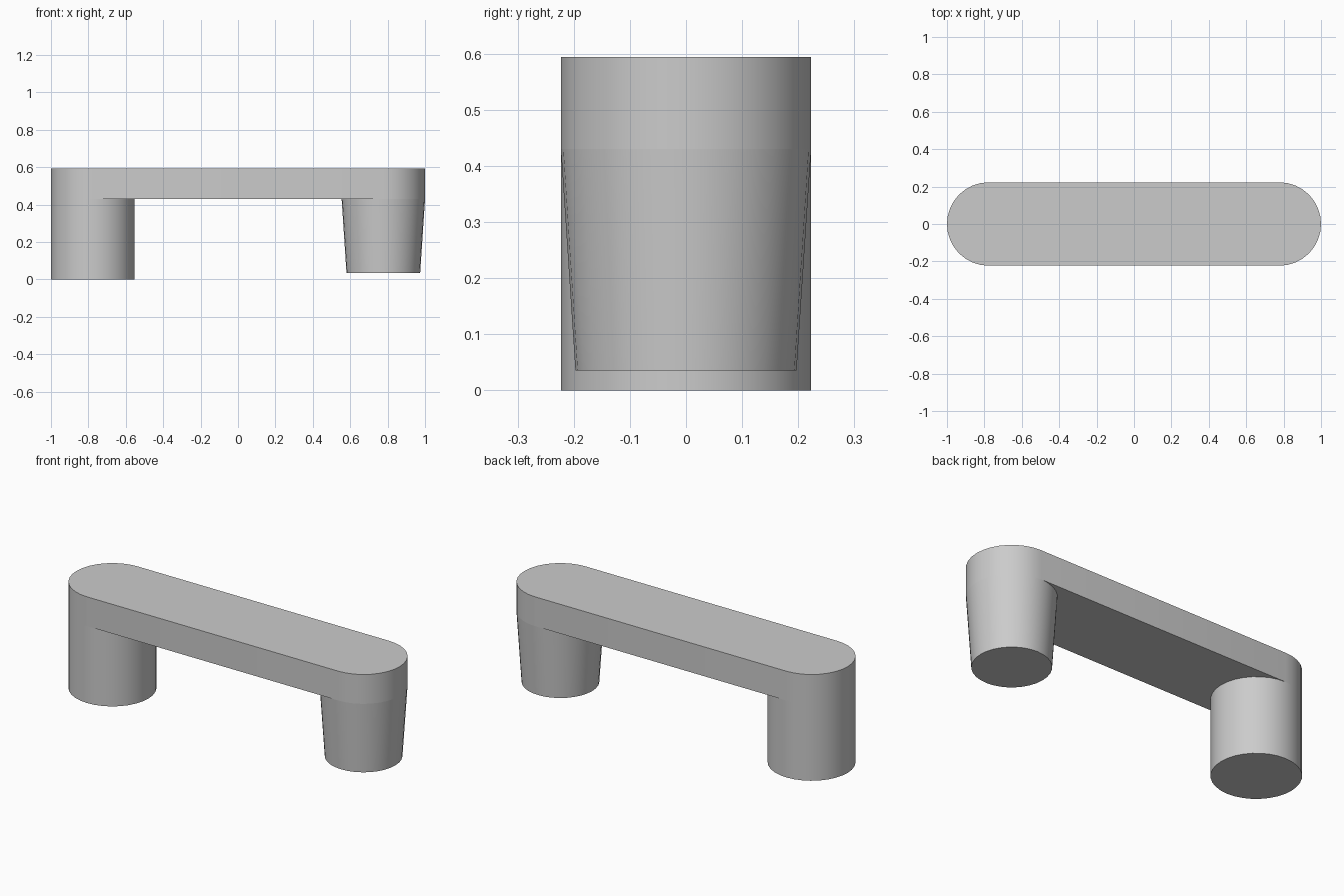
import bpy, bmesh, math

cube = bpy.data.objects.get("Cube")
if cube:
    bpy.data.objects.remove(cube, do_unlink=True)

SEGMENTS = 32
RADIUS = 0.223
CENTRE = 1 - RADIUS
TOP, UNDERSIDE = 0.594, 0.43

grey = bpy.data.materials.new("plain grey")
grey.use_nodes = True
colour = (0.6, 0.6, 0.6, 1)
grey.diffuse_color = colour
grey.node_tree.nodes["Principled BSDF"].inputs["Base Color"].default_value = colour


def arc(cx, radius, start, end, steps):
    """Points on a circle around (cx, 0), counterclockwise."""
    angles = [start + (end - start) * i / steps for i in range(steps + 1)]
    return [(cx + radius * math.cos(a), radius * math.sin(a)) for a in angles]


def loft(name, lower, upper, z0, z1):
    """Closed solid between two matching outlines."""
    bm = bmesh.new()
    low = [bm.verts.new((x, y, z0)) for x, y in lower]
    high = [bm.verts.new((x, y, z1)) for x, y in upper]
    count = len(low)
    bm.faces.new(low[::-1])
    bm.faces.new(high)
    for i in range(count):
        j = (i + 1) % count
        bm.faces.new((low[i], low[j], high[j], high[i]))
    mesh = bpy.data.meshes.new(name)
    bm.to_mesh(mesh)
    bm.free()
    mesh.materials.append(grey)
    obj = bpy.data.objects.new(name, mesh)
    bpy.context.collection.objects.link(obj)
    bpy.ops.object.select_all(action='DESELECT')
    obj.select_set(True)
    bpy.context.view_layer.objects.active = obj
    bpy.ops.object.shade_smooth_by_angle(angle=math.radians(30))
    return obj


def leg(name, cx, foot_radius, foot_z):
    lower, upper = [arc(cx, r, 0, math.tau, SEGMENTS)[:-1] for r in (foot_radius, RADIUS)]
    return loft(name, lower, upper, foot_z, UNDERSIDE)


# Round-ended grip bar
half = math.pi / 2
outline = (arc(CENTRE, RADIUS, -half, half, SEGMENTS // 2)
           + arc(-CENTRE, RADIUS, half, 3 * half, SEGMENTS // 2))
loft("grip_bar", outline, outline, UNDERSIDE, TOP)

# Straight leg on one end, shorter tapered leg on the other
leg("straight_leg", -CENTRE, RADIUS, 0)
leg("tapered_leg", CENTRE, 0.197, 0.035)
